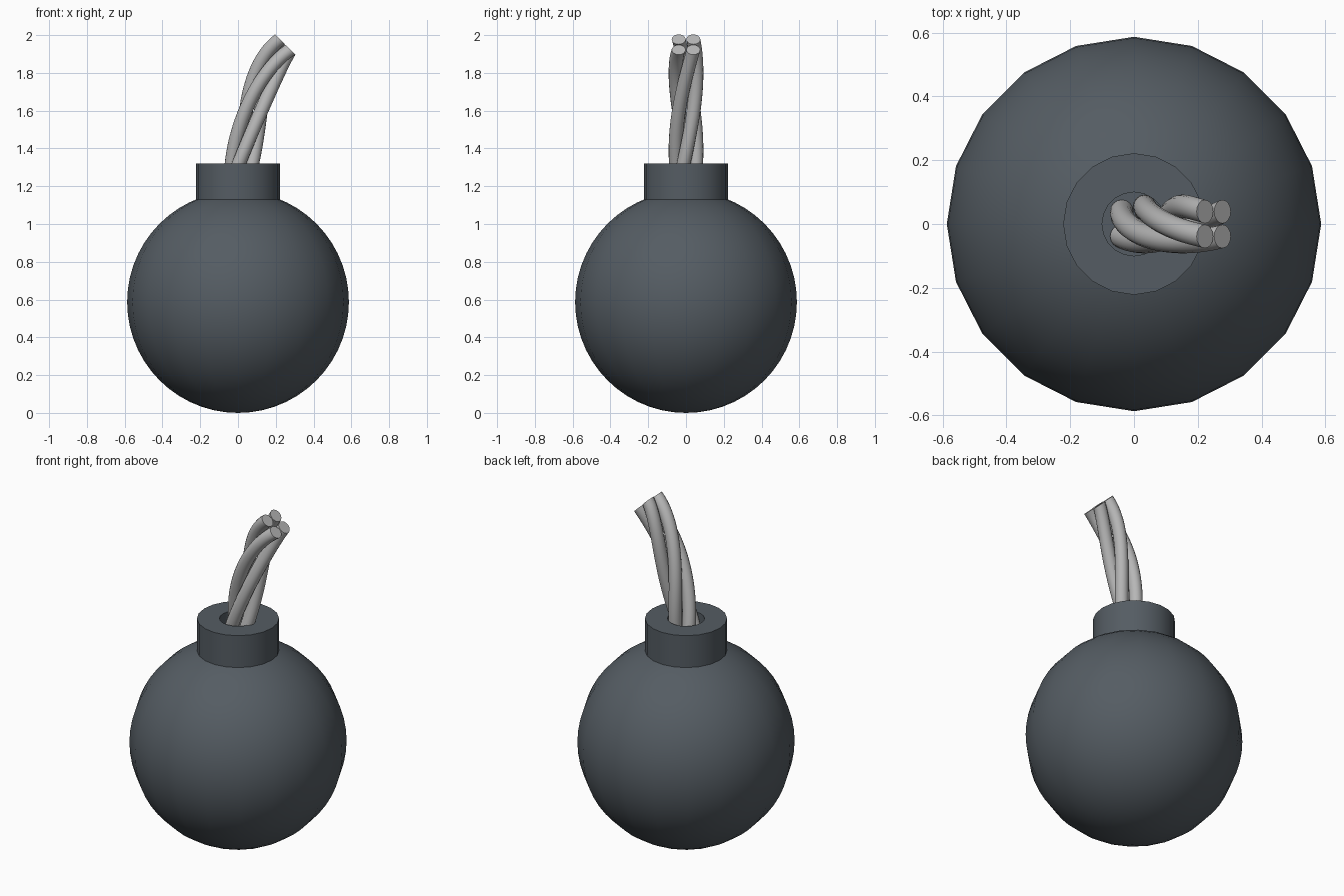
import bpy, bmesh, math
from mathutils import Vector

if "Cube" in bpy.data.objects:
    bpy.data.objects.remove(bpy.data.objects["Cube"])


def material(name, rgb):
    m = bpy.data.materials.new(name)
    m.diffuse_color = (*rgb, 1)
    m.use_nodes = True
    m.node_tree.nodes["Principled BSDF"].inputs["Base Color"].default_value = m.diffuse_color
    return m


IRON = material("dark slate iron", (0.09, 0.108, 0.125))
ROPE = material("light grey rope", (0.47, 0.47, 0.47))


def finish(name, bm, mat):
    bmesh.ops.recalc_face_normals(bm, faces=bm.faces)
    me = bpy.data.meshes.new(name)
    bm.to_mesh(me)
    bm.free()
    me.materials.append(mat)
    ob = bpy.data.objects.new(name, me)
    bpy.context.collection.objects.link(ob)
    bpy.ops.object.select_all(action='DESELECT')
    ob.select_set(True)
    bpy.context.view_layer.objects.active = ob
    bpy.ops.object.shade_smooth_by_angle(angle=math.radians(35))
    return ob


def lathe(name, profile, mat, sides=20):
    bm = bmesh.new()
    vs = [bm.verts.new((r, 0, z)) for r, z in profile]
    es = [bm.edges.new(p) for p in zip(vs, vs[1:])]
    bmesh.ops.spin(bm, geom=vs + es, cent=(0, 0, 0), axis=(0, 0, 1),
                   angle=math.tau, steps=sides)
    bmesh.ops.remove_doubles(bm, verts=bm.verts, dist=1e-4)
    return finish(name, bm, mat)


# Round body
R = 0.587
N = 28
lathe("body", [(R * math.sin(math.pi * i / N), R - R * math.cos(math.pi * i / N))
               for i in range(N + 1)], IRON)

# Neck collar with a hole for the fuse
lathe("neck", [(0, 1.08), (0.222, 1.08), (0.222, 1.32), (0.1, 1.32),
               (0.1, 1.2), (0, 1.2)], IRON)

# Fuse centre line: a bezier bending towards +x
P = [Vector(p) for p in ((0, 0, 1.2), (0.035, 0, 1.42), (0.10, 0, 1.80), (0.25, 0, 1.95))]


def path(t):
    s = 1 - t
    pos = s**3 * P[0] + 3*s*s*t * P[1] + 3*s*t*t * P[2] + t**3 * P[3]
    tan = s*s * (P[1] - P[0]) + 2*s*t * (P[2] - P[1]) + t*t * (P[3] - P[2])
    return pos, tan.normalized()


# Four twisted strands, each offset from the centre line
STEPS, SIDES, OFFSET, RADIUS = 28, 16, 0.055, 0.037
Y = Vector((0, 1, 0))
for k in range(4):
    bm = bmesh.new()
    rings = []
    for i in range(STEPS + 1):
        t = i / STEPS
        pos, tan = path(t)
        u = Y.cross(tan) * -1          # points to the upper left side
        a = math.radians(45 + 90 * k - 180 * t)
        c = pos + OFFSET * (math.cos(a) * u + math.sin(a) * Y)
        rings.append([bm.verts.new(c + RADIUS * (math.cos(b) * u + math.sin(b) * Y))
                      for b in (math.tau * j / SIDES for j in range(SIDES))])
    for r0, r1 in zip(rings, rings[1:]):
        for j in range(SIDES):
            n = (j + 1) % SIDES
            bm.faces.new((r0[j], r0[n], r1[n], r1[j]))
    bm.faces.new(rings[0])
    bm.faces.new(rings[-1])
    finish(f"fuse_strand_{k + 1}", bm, ROPE)
